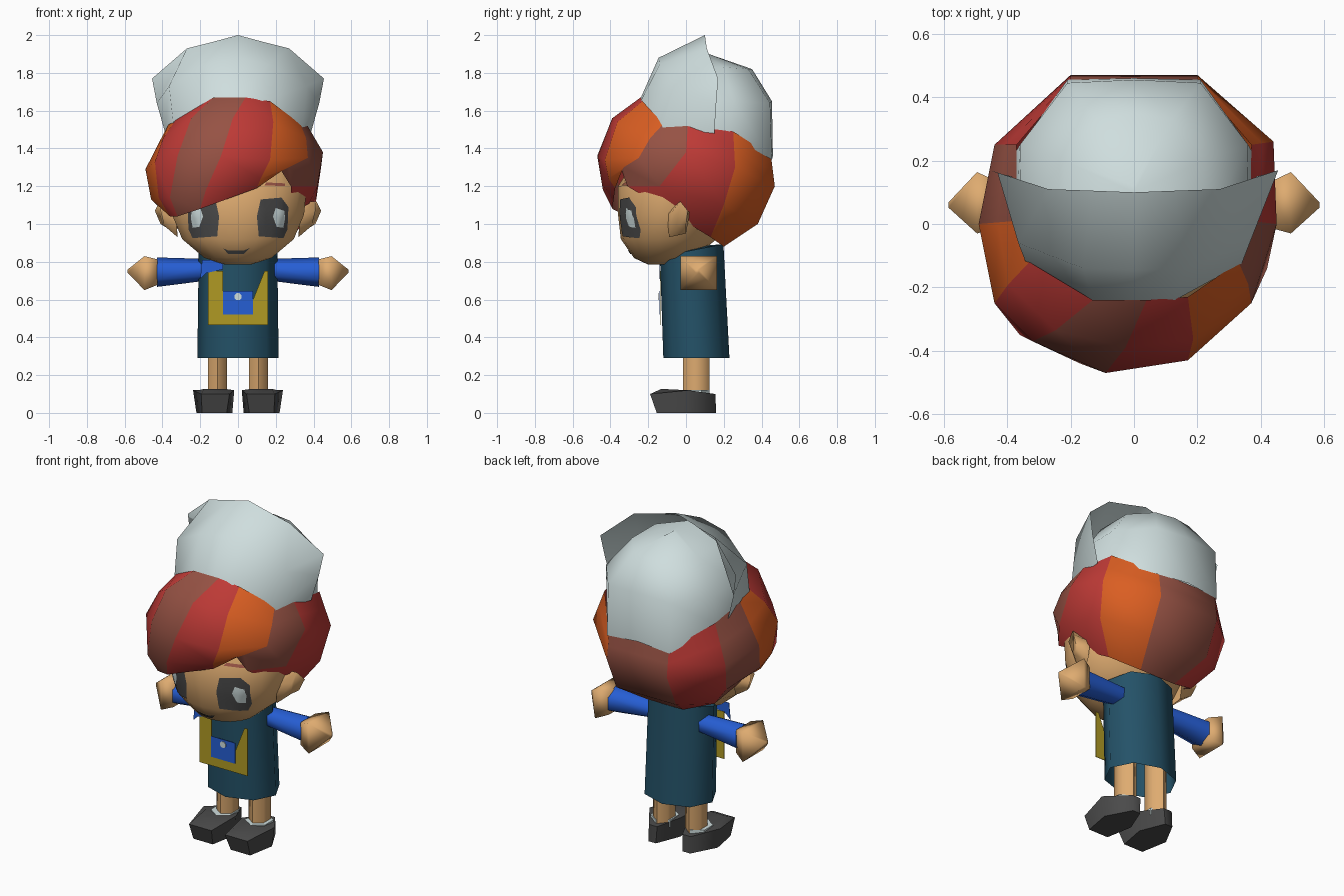
import bpy, bmesh, math
from mathutils import Vector
from mathutils.bvhtree import BVHTree

if "Cube" in bpy.data.objects:
    bpy.data.objects.remove(bpy.data.objects["Cube"])


def material(name, r, g, b):
    m = bpy.data.materials.new(name)
    lin = [((c / 255 + 0.055) / 1.055) ** 2.4 for c in (r, g, b)]
    m.diffuse_color = (*lin, 1)
    m.use_nodes = True
    m.node_tree.nodes["Principled BSDF"].inputs["Base Color"].default_value = m.diffuse_color
    return m


SKIN = material("skin", 222, 171, 112)
WHITE = material("pale grey", 207, 222, 222)
RED = material("red", 190, 58, 54)
BROWN = material("red brown", 150, 82, 68)
ORANGE = material("orange", 218, 94, 34)
TEAL = material("teal", 36, 82, 104)
BLUE = material("blue", 38, 94, 212)
YELLOW = material("mustard", 176, 154, 36)
DARK = material("charcoal", 74, 74, 74)


def finish(name, bm, mats, angle=35):
    bmesh.ops.recalc_face_normals(bm, faces=bm.faces)
    me = bpy.data.meshes.new(name)
    bm.to_mesh(me)
    bm.free()
    for m in mats:
        me.materials.append(m)
    ob = bpy.data.objects.new(name, me)
    bpy.context.collection.objects.link(ob)
    bpy.ops.object.select_all(action='DESELECT')
    ob.select_set(True)
    bpy.context.view_layer.objects.active = ob
    bpy.ops.object.shade_smooth_by_angle(angle=math.radians(angle))
    return ob


def loft(name, rings, mats, closed=True, caps=True, rule=None, angle=35):
    """Skin a stack of rings; rule maps the column number to a material index."""
    bm = bmesh.new()
    rows = [[bm.verts.new(p) for p in r] for r in rings]
    n = len(rows[0])
    for a, b in zip(rows, rows[1:]):
        for i in range(n if closed else n - 1):
            j = (i + 1) % n
            f = bm.faces.new((a[i], a[j], b[j], b[i]))
            f.material_index = rule(i) if rule else 0
    if caps:
        bm.faces.new(rows[0])
        bm.faces.new(rows[-1])
    bmesh.ops.remove_doubles(bm, verts=bm.verts, dist=1e-4)
    return finish(name, bm, mats, angle)


def ellipse(n, cx, cy, z, rx, ry, turn=0.5):
    return [(cx + rx * math.cos(math.tau * (i + turn) / n),
             cy + ry * math.sin(math.tau * (i + turn) / n), z) for i in range(n)]


def sides(fn):
    for s, label in ((-1, "left"), (1, "right")):
        fn(s, label)


def mirrored(half):
    """Complete a left-to-centre row across x."""
    return half + [(-x, y, z) for x, y, z in reversed(half[:-1])]


# Head: rounded, with the chin pushed forward
head_rows = [(.785, .07, -.20, -.08), (.82, .18, -.275, .05), (.92, .30, -.345, .16),
             (1.05, .355, -.36, .2), (1.2, .37, -.36, .22), (1.45, .31, -.2, .25)]
head = loft("head", [ellipse(18, 0, (f + b) / 2, z, rx, (b - f) / 2) for z, rx, f, b in head_rows],
            [SKIN], angle=60)
surface = BVHTree.FromPolygons([v.co for v in head.data.vertices],
                               [list(p.vertices) for p in head.data.polygons])


def face_detail(name, outline, mat, lift):
    """Lay a flat outline in x and z onto the front of the head."""
    bm = bmesh.new()
    bm.faces.new([bm.verts.new((x, -1, z)) for x, z in outline])
    bmesh.ops.triangulate(bm, faces=bm.faces)
    bmesh.ops.subdivide_edges(bm, edges=bm.edges, cuts=3, use_grid_fill=True)
    for v in bm.verts:
        hit = surface.ray_cast(v.co, Vector((0, 1, 0)))[0]
        v.co.y = (hit.y if hit else -.2) - lift
    return finish(name, bm, [mat], 60)


def eye(s, label):
    dark = [(.11, .935), (.24, .925), (.262, .97), (.267, 1.09), (.23, 1.14), (.12, 1.13), (.10, 1.04)]
    face_detail(label + "_eye", [(s * x, z) for x, z in dark], DARK, .006)
    shine = [(.205, .985), (.24, .98), (.25, 1.03), (.245, 1.07), (.20, 1.085), (.185, 1.04)]
    face_detail(label + "_eye_shine", [(s * x, z) for x, z in shine], WHITE, .009)
    brow = [(.14, 1.205), (.25, 1.20), (.25, 1.215), (.15, 1.22)]
    face_detail(label + "_brow", [(s * x, z) for x, z in brow], BROWN, .006)


sides(eye)
face_detail("mouth", [(-.08, .872), (-.05, .84), (.03, .84), (.06, .872), (.03, .859), (-.05, .859)],
            DARK, .006)


# Ears: flattened wedges
def ear(s, label):
    base = [(.33, -.10, 1.05), (.33, -.04, 1.12), (.33, .02, 1.06), (.33, 0, .95), (.32, -.09, .93)]
    tip = [(.41, -.07, 1.07), (.415, -.03, 1.12), (.44, .01, 1.07), (.41, .0, 1.0), (.39, -.05, .99)]
    loft(label + "_ear", [[(s * x, y, z) for x, y, z in r] for r in (base, tip)], [SKIN], angle=80)


sides(ear)

# Hair: eleven swept locks, rows running from under the hat down to the fringe
hair_top = [(.04, -.24, 1.67), (.17, -.23, 1.65), (.33, -.12, 1.53), (.365, .01, 1.525), (.37, .25, 1.49),
            (.2, .45, 1.36), (-.2, .45, 1.36), (-.37, .25, 1.49), (-.37, .01, 1.525), (-.33, -.12, 1.55),
            (-.13, -.24, 1.67)]
hair_mid = [(-.09, -.47, 1.36), (.17, -.43, 1.34), (.37, -.25, 1.35), (.45, 0, 1.38), (.44, .26, 1.30),
            (.2, .47, 1.2), (-.2, .47, 1.2), (-.44, .25, 1.25), (-.49, 0, 1.29), (-.44, -.25, 1.33),
            (-.32, -.37, 1.36)]
hair_low = [(-.17, -.44, 1.18), (.12, -.41, 1.24), (.27, -.33, 1.30), (.42, -.14, 1.2), (.41, .2, 1.1),
            (.2, .38, 1.0), (-.2, .38, 1.0), (-.41, .2, 1.08), (-.46, -.05, 1.13), (-.42, -.22, 1.14),
            (-.36, -.35, 1.14)]
hair_tip = [(-.2, -.39, 1.08), (.1, -.375, 1.19), (.23, -.34, 1.28), (.28, -.31, 1.2), (.29, .13, .93),
            (.12, .2, .88), (-.12, .2, .88), (-.29, .14, .94), (-.37, -.05, 1.05), (-.36, -.2, 1.04),
            (-.32, -.31, 1.04)]


def bulge(a, b):
    """Rounded point between two rows, fuller toward the forehead."""
    p = (Vector(a) + Vector(b)) / 2
    full = .1 if p.y < -.25 else .03 if p.y < -.15 else 0
    return (p.x * (1 + full), p.y * (1 + full), p.z + .45 * full)


hair_upper = [bulge(a, b) for a, b in zip(hair_top, hair_mid)]
locks = [0, 2, 1, 0, 2, 1, 0, 1, 2, 0, 1]
loft("hair", [hair_top, hair_upper, hair_mid, hair_low, hair_tip], [RED, BROWN, ORANGE],
     caps=False, rule=lambda i: locks[i], angle=60)

# Hat: tall turned-up front panel and a lower crown behind it
panel = [[(-.385, .15, 1.48), (-.34, -.125, 1.51), (-.13, -.24, 1.65), (0, -.245, 1.655)],
         [(-.43, .16, 1.64), (-.365, -.06, 1.73), (-.16, -.14, 1.845), (0, -.145, 1.88)],
         [(-.455, .17, 1.77), (-.27, .11, 1.93), (-.13, .105, 1.965), (0, .10, 2.0)]]
loft("hat_front", [mirrored(r) for r in panel], [WHITE], closed=False, caps=False, angle=100)
crown = [[(-.37, .02, 1.49), (-.372, .23, 1.47), (-.21, .455, 1.34), (0, .46, 1.36)],
         [(-.355, .02, 1.65), (-.36, .25, 1.65), (-.21, .445, 1.64), (0, .455, 1.65)],
         [(-.22, -.02, 1.83), (-.22, .2, 1.83), (-.12, .33, 1.82), (0, .35, 1.82)],
         [(0, -.05, 1.9), (0, .1, 1.9), (0, .12, 1.9), (0, .12, 1.9)]]
loft("hat_crown", [mirrored(r) for r in crown], [WHITE], closed=False, caps=False, angle=60)

# Body: slightly flared tunic, open at the hem
hem = ellipse(8, 0, .055, .29, .215, .175, 0)
collar = [(x, y, .86 + .2 * (y - .03)) for x, y, z in ellipse(8, 0, .03, 0, .208, .168, 0)]
loft("tunic", [hem, collar], [TEAL], caps=False, angle=60)
loft("tunic_top", [collar, [(0, .03, .88)] * 8], [TEAL], caps=False)


# Bag front: mustard plate with a teal neckline, blue flap and round button
def plate(name, outline, y, mat):
    loft(name, [[(x, y + d, z) for x, z in outline] for d in (0, .003)], [mat])


plate("bag_front", [(-.16, .465), (.16, .465), (.16, .75), (.14, .75), (.08, .6), (-.08, .6),
                    (-.08, .75), (-.16, .75)], -.138, YELLOW)
plate("bag_flap", [(-.08, .52), (.08, .52), (.08, .645), (-.08, .645)], -.142, BLUE)
plate("bag_button", [(x, .615 + y) for x, y, z in ellipse(8, 0, 0, 0, .02, .02)], -.146, WHITE)
plate("scarf_end", [(-.2, .71), (-.17, .74), (-.08, .76), (-.08, .81), (-.19, .81)], -.142, BLUE)


# Limbs
def limbs(s, label):
    def across(x, ry, rz, n=6, y=.06, z=.75):
        return [(s * x, y + a, z + b) for a, b, c in ellipse(n, 0, 0, 0, ry, rz)]
    loft(label + "_sleeve", [across(.16, .065, .057, z=.758), across(.43, .085, .078, z=.745)],
         [BLUE], angle=65)
    loft(label + "_hand", [across(.425, .10, .095, 4, z=.745), across(.495, .137, .127, 4, y=.067, z=.74),
                           across(.585, .012, .012, 4, z=.75)], [SKIN], angle=95)
    loft(label + "_leg", [ellipse(6, s * .108, .055, z, .058, .07) for z in (.09, .5)], [SKIN], angle=65)
    loft(label + "_sock", [ellipse(6, s * .115, .04, z, .075, .085) for z in (.08, .122)], [WHITE])
    # Shoe: broad toe, widest at the instep, pointed heel
    plan = [(.06, -.155), (.19, -.155), (.22, .01), (.14, .16), (.09, .16), (.03, .01)]
    rim = [(.045, -.19, .10), (.195, -.19, .10), (.238, .01, .12), (.14, .155, .10),
           (.085, .155, .10), (.02, .01, .12)]
    top = [(.07, -.13, .127), (.18, -.13, .127), (.21, .01, .12), (.13, .14, .10),
           (.095, .14, .10), (.045, .01, .12)]
    rings = [[(x, y, 0) for x, y in plan], rim, top]
    loft(label + "_shoe", [[(s * x, y, z) for x, y, z in r] for r in rings], [DARK], angle=60)


sides(limbs)
